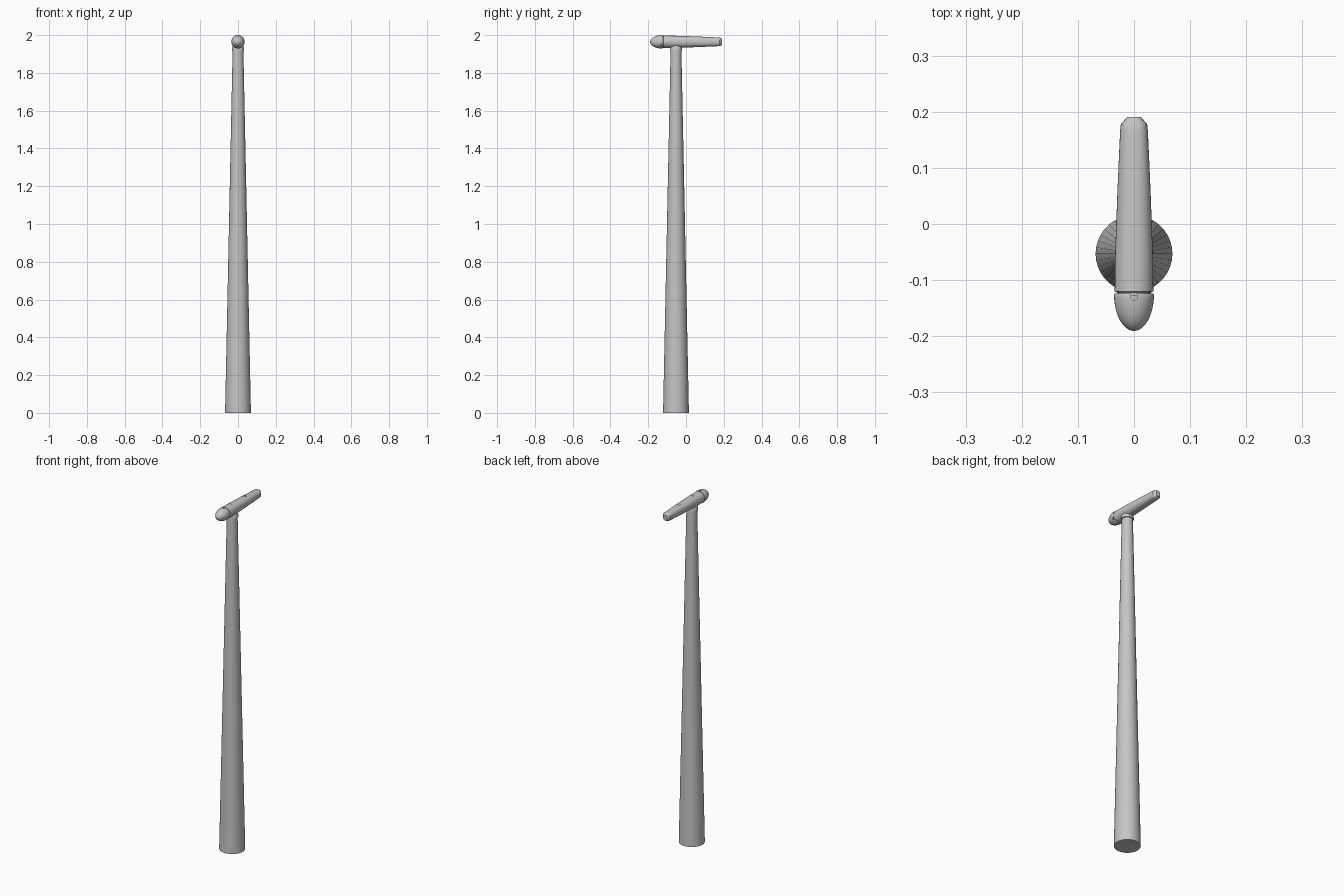
import bpy, bmesh, math
from mathutils import Matrix

if "Cube" in bpy.data.objects:
    bpy.data.objects.remove(bpy.data.objects["Cube"])

TY, AZ = -0.053, 1.9645   # tower y, rotor axis height

def material(name, c):
    m = bpy.data.materials.new(name)
    m.diffuse_color = (*c, 1)
    m.use_nodes = True
    m.node_tree.nodes["Principled BSDF"].inputs["Base Color"].default_value = m.diffuse_color
    return m

grey = material("light grey", (0.56, 0.56, 0.56))

def loft(name, rings, mat, angle=30):
    """Skin a list of closed rings of points and cap both ends."""
    bm = bmesh.new()
    loops = [[bm.verts.new(p) for p in r] for r in rings]
    n = len(loops[0])
    for a, b in zip(loops, loops[1:]):
        for i in range(n):
            j = (i + 1) % n
            bm.faces.new((a[i], a[j], b[j], b[i]))
    bm.faces.new(loops[0])
    bm.faces.new(loops[-1])
    bmesh.ops.recalc_face_normals(bm, faces=bm.faces[:])
    me = bpy.data.meshes.new(name)
    bm.to_mesh(me)
    bm.free()
    ob = bpy.data.objects.new(name, me)
    bpy.context.collection.objects.link(ob)
    me.materials.append(mat)
    bpy.ops.object.select_all(action='DESELECT')
    ob.select_set(True)
    bpy.context.view_layer.objects.active = ob
    bpy.ops.object.shade_smooth_by_angle(angle=math.radians(angle))
    return ob

def angles(n):
    return [2 * math.pi * i / n for i in range(n)]

def z_ring(r, z, n=36):
    return [(r * math.cos(a), TY + r * math.sin(a), z) for a in angles(n)]

def y_ring(y, rx, rz, zc=AZ, e=1.0, n=40):
    def p(v):
        return math.copysign(abs(v) ** e, v)
    return [(rx * p(math.cos(a)), y, zc + rz * p(math.sin(a))) for a in angles(n)]

# Tapered tower
loft("tower", [z_ring(0.0685, 0), z_ring(0.0285, 1.922)], grey)

# Yaw collar between tower and housing
loft("yaw_collar", [z_ring(r, z) for r, z in
     ((0.027, 1.917), (0.033, 1.919), (0.033, 1.929), (0.030, 1.937), (0.025, 1.950))], grey)

# Housing: rounded, tapering to a bevelled tail
loft("housing", [y_ring(*s) for s in (
     (-0.122, 0.030, 0.029),
     (-0.120, 0.0345, 0.0335),
     (-0.05, 0.0335, 0.032, AZ, 0.92),
     (0.06, 0.0295, 0.028, AZ, 0.85),
     (0.165, 0.0248, 0.0235, AZ, 0.8),
     (0.178, 0.0235, 0.0225, AZ, 0.8),
     (0.191, 0.012, 0.0165, AZ, 0.8))], grey)

# Hidden shaft joining nose to housing
loft("rotor_shaft", [y_ring(-0.128, 0.029, 0.029), y_ring(-0.119, 0.029, 0.029)], grey)

# Bullet-shaped nose
nose = [y_ring(-0.1235, 0.034, 0.034), y_ring(-0.126, 0.0355, 0.0355)]
for i in range(1, 13):
    t = math.radians(7.3 * i)
    r = 0.0355 * math.cos(t)
    nose.append(y_ring(-0.126 - 0.0645 * math.sin(t), r, r))
hub = loft("nose", nose, grey, 40)

# Three blade sockets cut into the nose
bm = bmesh.new()
for k in range(3):
    m = (Matrix.Translation((0, -0.129, AZ)) @ Matrix.Rotation(math.radians(120 * k), 4, 'Y')
         @ Matrix.Translation((0, 0, 0.036)))
    bmesh.ops.create_cone(bm, cap_ends=True, segments=16, radius1=0.0065,
                          radius2=0.0065, depth=0.02, matrix=m)
me = bpy.data.meshes.new("socket_cutter")
bm.to_mesh(me)
bm.free()
cutter = bpy.data.objects.new("socket_cutter", me)
bpy.context.collection.objects.link(cutter)
mod = hub.modifiers.new("sockets", 'BOOLEAN')
mod.operation, mod.object, mod.solver = 'DIFFERENCE', cutter, 'EXACT'
bpy.context.view_layer.objects.active = hub
bpy.ops.object.modifier_apply(modifier=mod.name)
bpy.data.objects.remove(cutter)

# Thin roof strips: two pairs of rails and the centre seam
def strip(name, x, y0, y1, w, top):
    bpy.ops.mesh.primitive_cube_add(size=1, location=(x, (y0 + y1) / 2, top - 0.003))
    ob = bpy.context.object
    ob.name = name
    ob.scale = (w, y1 - y0, 0.006)
    ob.data.materials.append(grey)

for x in (-0.006, 0.006):
    strip("roof_rail_front", x, -0.08, -0.053, 0.001, AZ + 0.0325)
    strip("roof_rail_rear", x, 0.052, 0.075, 0.001, AZ + 0.0285)
